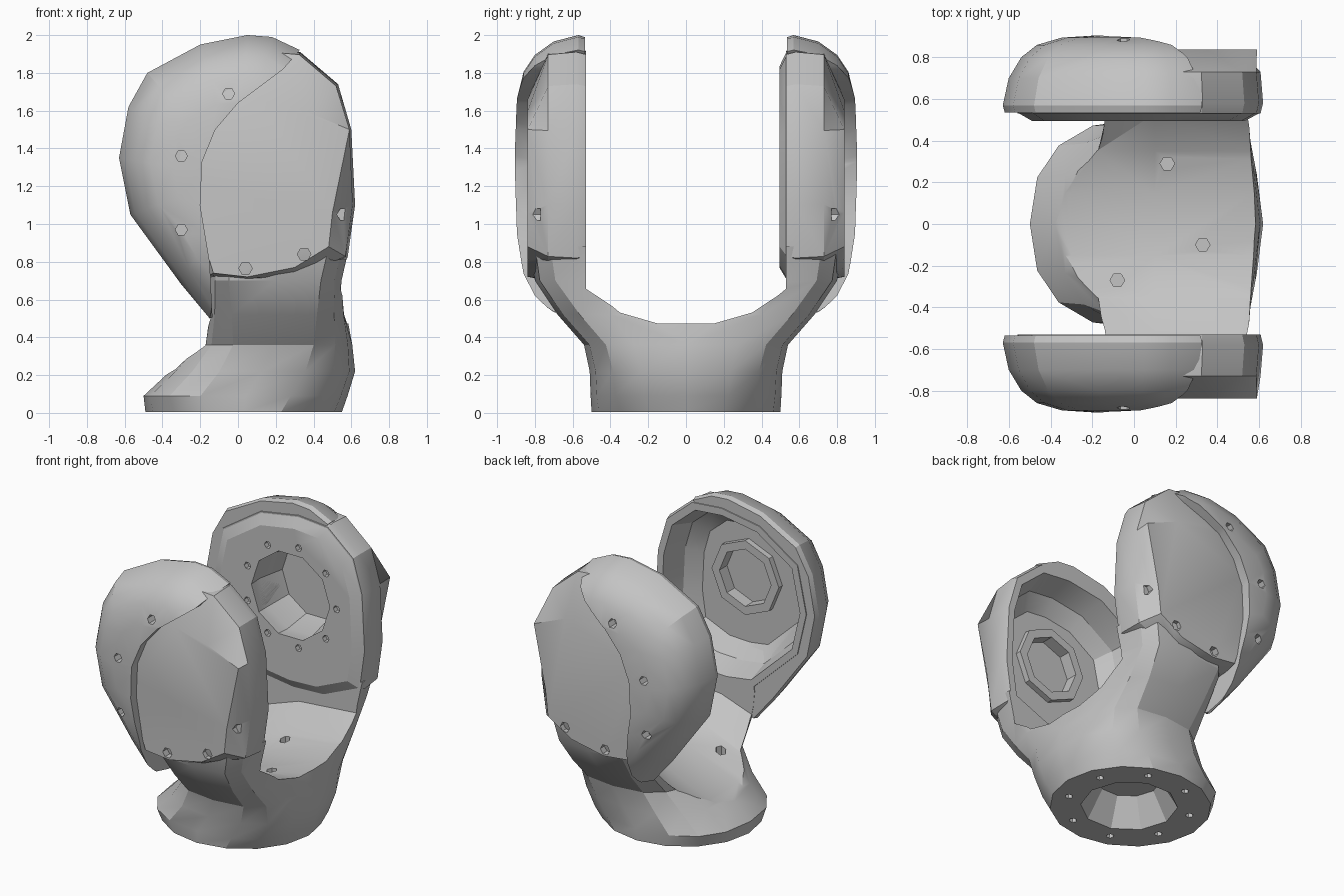
import bpy, bmesh
from math import cos, sin, pi, copysign

if "Cube" in bpy.data.objects:
    bpy.data.objects.remove(bpy.data.objects["Cube"])

grey = bpy.data.materials.new("plain_grey")
grey.use_nodes = True
GREY = (0.55, 0.55, 0.55, 1)
grey.diffuse_color = GREY
grey.node_tree.nodes["Principled BSDF"].inputs["Base Color"].default_value = GREY


def loft(name, rings):
    """Closed solid skinned over rings that have equal point counts."""
    bm = bmesh.new()
    rows = [[bm.verts.new(p) for p in ring] for ring in rings]
    n = len(rows[0])
    for a, b in zip(rows, rows[1:]):
        for i in range(n):
            j = (i + 1) % n
            bm.faces.new((a[i], a[j], b[j], b[i]))
    bm.faces.new(rows[0])
    bm.faces.new(rows[-1])
    bmesh.ops.recalc_face_normals(bm, faces=bm.faces)
    mesh = bpy.data.meshes.new(name)
    bm.to_mesh(mesh)
    bm.free()
    obj = bpy.data.objects.new(name, mesh)
    mesh.materials.append(grey)
    bpy.context.collection.objects.link(obj)
    return obj


def cut(obj, cutters):
    bpy.context.view_layer.objects.active = obj
    for c in cutters:
        c.hide_render = True
        mod = obj.modifiers.new("cut", "BOOLEAN")
        mod.operation, mod.solver, mod.object = "DIFFERENCE", "EXACT", c
        bpy.ops.object.modifier_apply(modifier=mod.name)


def at_y(points, y):
    return [(x, y, z) for x, z in points]


def scaled(points, s, cx=0.0, cz=1.25):
    return [(cx + (x - cx) * s, cz + (z - cz) * s) for x, z in points]


def circle(cx, cz, r, n):
    return [(cx + r * cos(2 * pi * i / n), cz + r * sin(2 * pi * i / n)) for i in range(n)]


def bore_y(x, z, r, y0, y1, n=6):
    """Cutter along y."""
    return loft("bore", [at_y(circle(x, z, r, n), y) for y in (y0, y1)])


def bore_z(x, y, r0, r1, z0, z1, n=6):
    """Cutter along z, tapering from r0 to r1."""
    return loft("bore", [[(a, b, z) for a, b in circle(x, y, r, n)]
                         for r, z in ((r0, z0), (r1, z1))])


def section(z, x0, x1, ry, p):
    """Horizontal rounded section of the yoke."""
    ring = []
    for i in range(16):
        c, s = cos(pi * i / 8), sin(pi * i / 8)
        ring.append(((x0 + x1) / 2 + (x1 - x0) / 2 * copysign(abs(c) ** p, c),
                     ry * copysign(abs(s) ** p, s), z))
    return ring


# Outlines in x and z; the flat face has one point per housing point
HOUSING = [(-.15, .72), (-.5, 1.05), (-.57, 1.35), (-.5, 1.68), (-.2, 1.88), (.1, 1.93),
           (.33, 1.91), (.53, 1.74), (.6, 1.5), (.62, 1.1), (.58, .82), (.3, .7), (.06, .69)]
FLAT_FACE = [(-.13, .74), (-.21, 1), (-.22, 1.2), (-.19, 1.4), (-.1, 1.55), (0, 1.64),
             (.1, 1.66), (.35, 1.6), (.59, 1.5), (.5, 1.06), (.48, .88), (.3, .77), (.05, .72)]
SHELL = [(-.15, .5), (-.3, .68), (-.57, 1.05), (-.63, 1.35), (-.58, 1.62), (-.48, 1.8),
         (-.2, 1.95), (.05, 2), (.18, 1.99), (.33, 1.92), (.55, 1.7), (.62, 1.2), (.4, .7)]
SHELL_EDGE = [(.335, 1.93), (.24, 1.82), (0, 1.64), (-.12, 1.5), (-.19, 1.33), (-.2, 1.1),
              (-.15, .8), (-.13, .4), (1, .3), (1, 2.2), (.36, 2.2)]
HUB_X, HUB_Z = .06, 1.36

# Forked base, rising into the roots of both arms
yoke = loft("yoke", [
    section(.005, -.49, .55, .5, 1), section(.09, -.5, .58, .505, .85),
    section(.22, -.36, .62, .51, .8), section(.36, -.23, .605, .54, .7),
    section(.52, -.19, .575, .68, .55), section(.7, -.17, .56, .8, .42),
    section(.88, -.15, .6, .825, .4)])


# Saddle gap between the arms, sloping down to the right-hand side
def saddle(x, low, mid, edge):
    half = [(.15, low + .01), (.35, mid), (.53, edge), (.53, 1.2)]
    pts = [(-y, z) for y, z in reversed(half)] + half
    return [(x, y, z) for y, z in pts]


cutters = [loft("saddle_gap", [saddle(-.7, .0, .08, .34), saddle(-.3, .24, .3, .48),
                               saddle(.1, .4, .47, .62), saddle(.7, .48, .55, .67)])]

# Open socket underneath with its screw holes
cutters.append(bore_z(.04, 0, .34, .2, -.05, .19, 10))
for i in range(8):
    a = 2 * pi * (i + .5) / 8
    cutters.append(bore_z(.04 + .4 * cos(a), .4 * sin(a), .025, .025, -.1, .07))
for x, y, z in ((.16, .29, .38), (.33, -.1, .36), (-.08, -.27, .25)):
    cutters.append(bore_z(x, y, .035, .035, z, .9))
cut(yoke, cutters)

parts = [yoke]
for side, name in ((-1, "front"), (1, "back")):
    # Arm housing ending in a flat round face
    housing = loft(name + "_arm_housing", [
        at_y(scaled(HOUSING, .98), side * .53), at_y(HOUSING, side * .58),
        at_y(scaled(HOUSING, .98), side * .73), at_y(FLAT_FACE, side * .838)])

    # Domed crescent cover
    dome = [(.535, .985), (.57, 1), (.7, .955), (.8, .86), (.86, .74), (.895, .55), (.905, .3)]
    shell = loft(name + "_arm_cover", [at_y(scaled(SHELL, s), side * y) for y, s in dome])
    edge = loft("cover_edge", [at_y(SHELL_EDGE, side * y) for y in (.4, 1.1)])
    cut(shell, [edge])

    # Hexagonal screw recesses on the outside
    cover_holes = [bore_y(x, z, .032, side * .805, side * 1)
                   for x, z in ((-.05, 1.69), (-.3, 1.36), (-.3, .97))]
    face_holes = [bore_y(x, z, .036, side * .77, side * 1)
                  for x, z in ((.04, .765), (.35, .84), (.56, 1.05))]
    cut(shell, cover_holes)
    cut(housing, face_holes)
    cutters += cover_holes + face_holes + [edge]

    if side < 0:
        # Open dish with a hub ring on its floor
        dish = loft("dish", [at_y(scaled(HOUSING, s, .03, 1.3), -y)
                             for y, s in ((.45, .9), (.53, .9), (.7, .82), (.78, .66))])
        hub = bore_y(HUB_X, HUB_Z, .2, -.6, -.825, 8)
        for part in (housing, shell, yoke):
            cut(part, [dish])
        ring = loft("front_hub_ring", [at_y(circle(HUB_X, HUB_Z, .26, 8), y)
                                       for y in (-.74, -.8)])
        for part in (housing, shell, ring):
            cut(part, [hub])
        parts.append(ring)
        cutters += [dish, hub]
    else:
        # Closing plate with a round opening and a circle of screws
        plate = loft("back_inner_plate", [at_y(scaled(HOUSING, s), y)
                                          for y, s in ((.495, .86), (.535, .98))])
        well = loft("well", [at_y(circle(HUB_X, HUB_Z, r, 10), y)
                             for y, r in ((.45, .3), (.6, .31), (.79, .27))])
        screws = [bore_y(x, z, .025, .4, .57) for x, z in circle(HUB_X, HUB_Z, .355, 9)]
        for part in (plate, housing, shell):
            cut(part, [well])
        cut(plate, screws)
        parts.append(plate)
        cutters += [well] + screws
    parts += [housing, shell]

for c in cutters:
    bpy.data.objects.remove(c)

# Soft facets with crisp edges
bpy.ops.object.select_all(action="DESELECT")
for p in parts:
    p.select_set(True)
bpy.context.view_layer.objects.active = yoke
bpy.ops.object.shade_smooth_by_angle(angle=.45)
